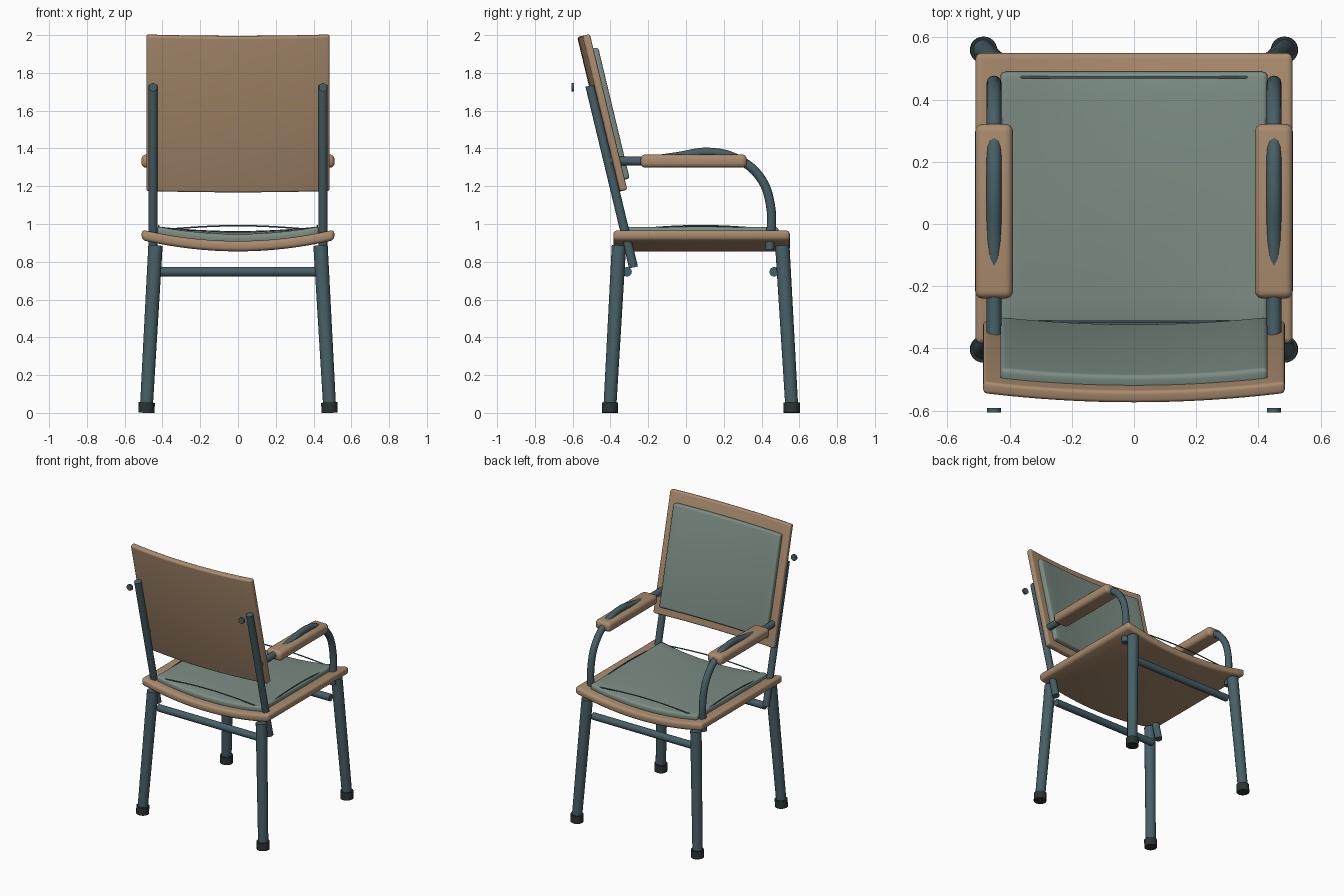
import bpy, bmesh, math
from mathutils import Vector, Matrix

if "Cube" in bpy.data.objects:
    bpy.data.objects.remove(bpy.data.objects["Cube"])


def material(name, rgb):
    m = bpy.data.materials.new(name)
    m.diffuse_color = (*rgb, 1)
    m.use_nodes = True
    m.node_tree.nodes["Principled BSDF"].inputs["Base Color"].default_value = m.diffuse_color
    return m


WOOD = material("warm wood", (0.40, 0.26, 0.155))
FABRIC = material("sage fabric", (0.20, 0.265, 0.23))
STEEL = material("slate steel", (0.062, 0.115, 0.135))
RUBBER = material("dark rubber", (0.025, 0.033, 0.033))


def finish(bm, name, mat):
    bmesh.ops.recalc_face_normals(bm, faces=bm.faces)
    me = bpy.data.meshes.new(name)
    bm.to_mesh(me)
    bm.free()
    me.materials.append(mat)
    ob = bpy.data.objects.new(name, me)
    bpy.context.collection.objects.link(ob)
    bpy.ops.object.select_all(action='DESELECT')
    bpy.context.view_layer.objects.active = ob
    ob.select_set(True)
    bpy.ops.object.shade_smooth_by_angle(angle=math.radians(40))
    return ob


def slab(name, mat, half, v, w, bow, frame, bevel, dome=0.0):
    """Rounded board spanning x, v and w; bowed along w by bow * x^2."""
    bm = bmesh.new()
    bmesh.ops.create_cube(bm, size=1)
    size = (2 * half, v[1] - v[0], w[1] - w[0])
    centre = Vector((0, sum(v) / 2, sum(w) / 2))
    for p in bm.verts:
        p.co = centre + Vector(p.co[i] * size[i] for i in range(3))
    bmesh.ops.bevel(bm, geom=bm.edges[:], offset=bevel, segments=4,
                    profile=0.5, affect='EDGES')
    steps = 16
    for i in range(1, steps):
        cut = bevel * 1.1 - half + (2 * half - 2.2 * bevel) * i / steps
        bmesh.ops.bisect_plane(bm, geom=bm.verts[:] + bm.edges[:] + bm.faces[:],
                               plane_co=(cut, 0, 0), plane_no=(1, 0, 0))
    if dome:
        for i in range(1, 10):
            cut = v[0] + bevel + (size[1] - 2 * bevel) * i / 10
            bmesh.ops.bisect_plane(bm, geom=bm.verts[:] + bm.edges[:] + bm.faces[:],
                                   plane_co=(0, cut, 0), plane_no=(0, 1, 0))
    for p in bm.verts:
        x, y, z = p.co
        t = (y - centre.y) / (size[1] / 2)
        if z > centre.z:
            p.co.z += dome * (1 - (x / half) ** 2) * (1 - t * t)
        p.co.z += bow * x * x
    bm.transform(frame)
    return finish(bm, name, mat)


def rod(name, mat, a, b, r, r2=None):
    """Capped cylinder from a to b."""
    a, b = Vector(a), Vector(b)
    bm = bmesh.new()
    bmesh.ops.create_cone(bm, cap_ends=True, segments=24, radius1=r,
                          radius2=r2 or r, depth=(b - a).length)
    rot = (b - a).to_track_quat('Z', 'Y').to_matrix().to_4x4()
    bm.transform(Matrix.Translation((a + b) / 2) @ rot)
    return finish(bm, name, mat)


def tube(name, mat, pts, r, cyclic=False, smooth=True):
    """Bent tube through the given points."""
    cu = bpy.data.curves.new(name, 'CURVE')
    cu.dimensions = '3D'
    cu.bevel_depth, cu.bevel_resolution = r, 4
    cu.use_fill_caps = True
    cu.resolution_u = 8
    sp = cu.splines.new('BEZIER' if smooth else 'POLY')
    knots = sp.bezier_points if smooth else sp.points
    knots.add(len(pts) - 1)
    for k, p in zip(knots, pts):
        if smooth:
            k.co = p
            k.handle_left_type = k.handle_right_type = 'AUTO'
        else:
            k.co = (*p, 1)
    sp.use_cyclic_u = cyclic
    cu.materials.append(mat)
    ob = bpy.data.objects.new(name, cu)
    bpy.context.collection.objects.link(ob)


# Seat board and its cushion
seat_frame = Matrix.Translation((0, 0, 0.855))
slab("seat_board", WOOD, 0.51, (-0.385, 0.55), (0, 0.055), 0.23, seat_frame, 0.02)
slab("seat_cushion", FABRIC, 0.43, (-0.33, 0.49), (0.04, 0.09), 0.23, seat_frame,
     0.018, dome=0.018)

# Thin arched piping around the seat cushion
X, Y0, Y1, N = 0.42, -0.315, 0.472, 16
corners = [(-X, Y0), (X, Y0), (X, Y1), (-X, Y1)]
loop = []
for (ax, ay), (bx, by) in zip(corners, corners[1:] + corners[:1]):
    for i in range(N):
        t = i / N
        loop.append((ax + (bx - ax) * t, ay + (by - ay) * t,
                     0.968 + 0.023 * math.sin(math.pi * t)))
tube("seat_piping", STEEL, loop, 0.004, cyclic=True, smooth=False)

# Reclined back board and its cushion
tilt = math.radians(13.5)
s, c = math.sin(tilt), math.cos(tilt)
back_frame = Matrix(((1, 0, 0, 0), (0, -s, c, -0.378),
                     (0, c, s, 1.165), (0, 0, 0, 1)))
slab("back_board", WOOD, 0.485, (0, 0.848), (0, 0.04), 0.13, back_frame, 0.012)
slab("back_cushion", FABRIC, 0.43, (0.055, 0.77), (0.025, 0.073), 0.13, back_frame, 0.015)

# Cross bars under the seat
for name, y in (("back_cross_bar", -0.312), ("front_cross_bar", 0.467)):
    rod(name, STEEL, (-0.42, y, 0.747), (0.42, y, 0.747), 0.025)

for side, m in (("left", -1), ("right", 1)):
    # Splayed legs with rubber feet
    for end, top, low in (("back", -0.355, -0.403), ("front", 0.51, 0.56)):
        rod(f"{end}_leg_{side}", STEEL, (m * 0.485, low, 0.03),
            (m * 0.437, top, 0.885), 0.034, 0.038)
        rod(f"{end}_foot_{side}", RUBBER, (m * 0.485, low, 0),
            (m * 0.483, low, 0.055), 0.043)
    # Back post and its screw cap
    rod(f"back_post_{side}", STEEL, (m * 0.45, -0.278, 0.77),
        (m * 0.45, -0.509, 1.732), 0.024)
    rod(f"screw_cap_{side}", STEEL, (m * 0.45, -0.606, 1.724),
        (m * 0.45, -0.592, 1.724), 0.022)
    # Arm tube curving over the pad and down through the seat
    path = [(-0.41, 1.335), (-0.22, 1.335), (-0.05, 1.356), (0.12, 1.38),
            (0.27, 1.345), (0.39, 1.25), (0.447, 1.10), (0.443, 0.865)]
    tube(f"arm_tube_{side}", STEEL, [(m * 0.45, y, z) for y, z in path], 0.024)
    # Rounded arm pad
    slab(f"arm_pad_{side}", WOOD, 0.061, (-0.24, 0.322), (0, 0.07), 0,
         Matrix.Translation((m * 0.45, 0, 1.298)), 0.025)
